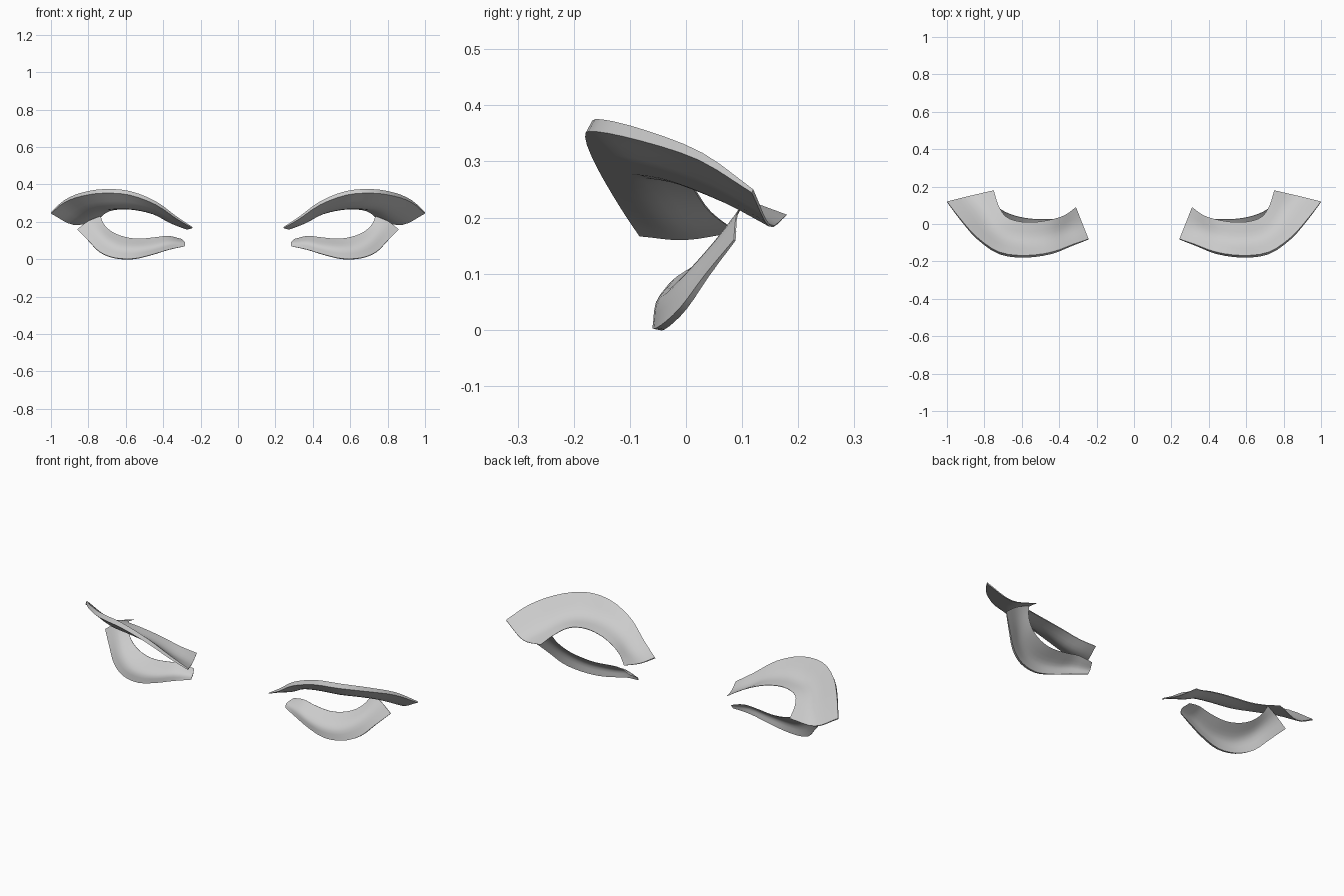
import bpy, bmesh, math
from mathutils import Vector

cube = bpy.data.objects.get("Cube")
if cube:
    bpy.data.objects.remove(cube, do_unlink=True)

# One plain grey for every lash
grey = bpy.data.materials.new("light_grey")
grey.use_nodes = True
COLOUR = (0.6, 0.6, 0.6, 1)
grey.diffuse_color = COLOUR
grey.node_tree.nodes["Principled BSDF"].inputs["Base Color"].default_value = COLOUR

# Stations from outer corner to nose: outer edge, middle and lid edge of the strip
UPPER = [
    [(1.00, .12, .25), (.88, .15, .187), (.75, .18, .205)],
    [(.93, .03, .315), (.82, .07, .235), (.725, .10, .235)],
    [(.84, -.07, .355), (.76, -.02, .275), (.685, .04, .26)],
    [(.72, -.15, .375), (.675, -.075, .288), (.62, .015, .27)],
    [(.58, -.168, .365), (.56, -.09, .285), (.545, .01, .265)],
    [(.44, -.15, .31), (.45, -.07, .255), (.46, .02, .245)],
    [(.33, -.11, .23), (.36, -.035, .20), (.375, .045, .21)],
    [(.243, -.08, .172), (.275, .00, .163), (.31, .09, .175)],
]
LOWER = [
    [(.86, .085, .16), (.80, .09, .205), (.735, .105, .23)],
    [(.80, .035, .10), (.755, .045, .15), (.715, .08, .185)],
    [(.74, -.01, .04), (.705, .00, .10), (.67, .055, .145)],
    [(.66, -.045, .008), (.63, -.035, .065), (.605, .035, .12)],
    [(.56, -.06, .003), (.54, -.047, .06), (.53, .025, .11)],
    [(.46, -.05, .025), (.455, -.04, .07), (.44, .025, .118)],
    [(.37, -.03, .052), (.37, -.02, .09), (.37, .035, .125)],
    [(.285, .00, .07), (.283, .015, .09), (.30, .05, .108)],
]


def smooth_path(points, steps):
    """Catmull-Rom curve through the points."""
    p = [Vector(q) for q in points]
    p = [2 * p[0] - p[1]] + p + [2 * p[-1] - p[-2]]
    out = []
    for i in range(1, len(p) - 2):
        a, b, c, d = p[i - 1:i + 3]
        for s in range(steps):
            t = s / steps
            out.append(0.5 * (2 * b + (c - a) * t + (2 * a - 5 * b + 4 * c - d) * t * t
                              + (3 * b - a - 3 * c + d) * t ** 3))
    out.append(p[-2])
    return out


def make_lash(name, stations, thickness, side):
    """Loft a thin curved strip, thickest along its outer edge."""
    rails = [smooth_path([s[k] for s in stations], 3) for k in range(3)]
    bm = bmesh.new()
    rings = []
    last = len(rails[0]) - 1
    for i, trio in enumerate(zip(*rails)):
        front = smooth_path(trio, 4)
        taper = 0.25 + 0.75 * math.sin(math.pi * i / last)
        n = len(front) - 1
        back = [p + Vector(thickness) * taper * (1 - 0.85 * k / n)
                for k, p in enumerate(front)]
        rings.append([bm.verts.new((p.x * side, p.y, p.z)) for p in front + back[::-1]])
    for a, b in zip(rings, rings[1:]):
        for k in range(len(a)):
            j = (k + 1) % len(a)
            bm.faces.new((a[k], a[j], b[j], b[k]))
    # Close both ends with strips of quads
    for ring in (rings[0], rings[-1]):
        m = len(ring)
        for k in range(m // 2 - 1):
            bm.faces.new((ring[k], ring[k + 1], ring[m - 2 - k], ring[m - 1 - k]))
    bmesh.ops.recalc_face_normals(bm, faces=bm.faces[:])
    mesh = bpy.data.meshes.new(name)
    bm.to_mesh(mesh)
    bm.free()
    mesh.materials.append(grey)
    obj = bpy.data.objects.new(name, mesh)
    bpy.context.collection.objects.link(obj)
    bpy.ops.object.select_all(action='DESELECT')
    obj.select_set(True)
    bpy.context.view_layer.objects.active = obj
    bpy.ops.object.shade_smooth_by_angle(angle=math.radians(40))


# Upper and lower lashes for both eyes
for label, side in (("left", 1), ("right", -1)):
    make_lash(label + "_upper_lash", UPPER, (0, -.012, -.022), side)
    make_lash(label + "_lower_lash", LOWER, (0, .014, -.003), side)
